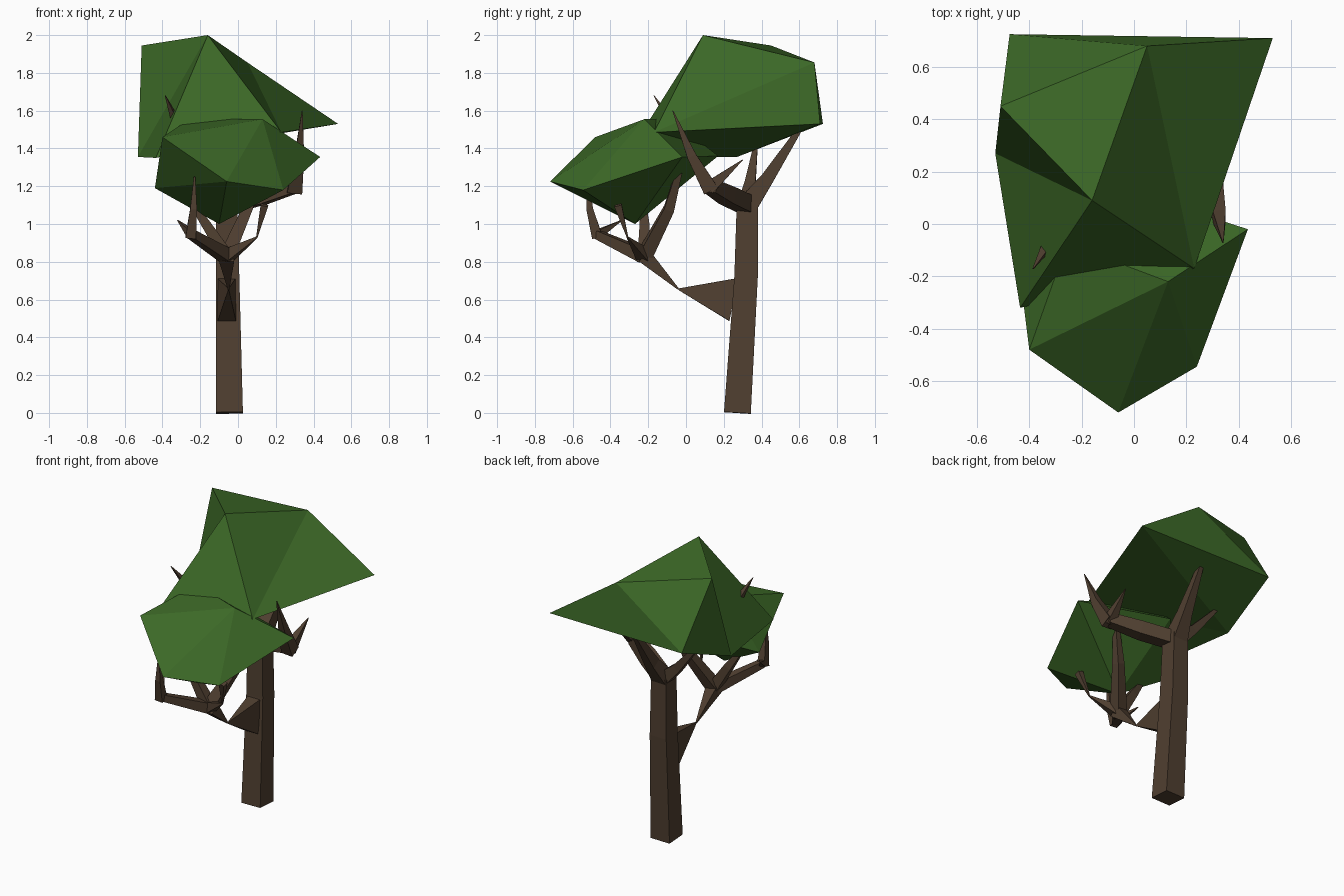
import bpy
import bmesh
from mathutils import Vector

cube = bpy.data.objects.get("Cube")
if cube:
    bpy.data.objects.remove(cube, do_unlink=True)


def material(name, color):
    m = bpy.data.materials.new(name)
    m.use_nodes = True
    m.diffuse_color = (*color, 1)
    m.node_tree.nodes["Principled BSDF"].inputs["Base Color"].default_value = (*color, 1)
    return m


LEAF = material("leaf green", (0.045, 0.14, 0.02))
BARK = material("bark brown", (0.08, 0.05, 0.03))


def finish(name, bm, mat):
    bmesh.ops.recalc_face_normals(bm, faces=bm.faces[:])
    mesh = bpy.data.meshes.new(name)
    bm.to_mesh(mesh)
    bm.free()
    mesh.materials.append(mat)
    ob = bpy.data.objects.new(name, mesh)
    bpy.context.collection.objects.link(ob)


def canopy(name, corners, faces):
    """Faceted leaf mass: lettered corners joined by triangles."""
    bm = bmesh.new()
    v = {k: bm.verts.new(p) for k, p in corners.items()}
    for f in faces.split():
        bm.faces.new([v[k] for k in f])
    finish(name, bm, LEAF)


def limb(name, path, ref=(0, 1, 0), flat=1.0):
    """Four-sided tapering limb along (x, y, z, half width) points."""
    bm = bmesh.new()
    pts = [Vector(p[:3]) for p in path]
    rings = []
    for i, p in enumerate(pts):
        t = (pts[min(i + 1, len(pts) - 1)] - pts[max(i - 1, 0)]).normalized()
        side = t.cross(Vector(ref)).normalized()
        up = side.cross(t)
        r = path[i][3]
        rings.append([bm.verts.new(p + side * r * a * flat + up * r * b)
                      for a, b in ((-1, -1), (1, -1), (1, 1), (-1, 1))])
    for a, b in zip(rings, rings[1:]):
        for k in range(4):
            n = (k + 1) % 4
            bm.faces.new((a[k], a[n], b[n], b[k]))
    bm.faces.new(rings[0])
    bm.faces.new(rings[-1])
    finish(name, bm, BARK)


# Leaf masses
canopy("upper_canopy", {
    "A": (-.16, .09, 2), "B": (.05, .68, 1.855), "C": (.53, .71, 1.53),
    "D": (.23, -.17, 1.485), "E": (-.51, .45, 1.945), "F": (-.53, .27, 1.355),
    "G": (-.435, -.32, 1.35), "H": (-.475, .725, 1.53)},
    "ABE EBH ADB BDC BCH AEF AFG AGD EHF DGF DFC CFH")
canopy("lower_canopy", {
    "P": (-.06, -.72, 1.225), "Q": (-.4, -.48, 1.46), "R": (.13, -.22, 1.555),
    "S": (.435, -.02, 1.355), "T": (.24, -.545, 1.18), "U": (-.1, -.27, 1),
    "V": (-.44, -.16, 1.19), "W": (-.15, .17, 1.36), "X": (-.256, -.075, 1.555)},
    "PQR PRT TRS QXR RXW RWS XWV QXV PQV PTU PVU TSU USW UWV")

# Trunk and its upper fork
limb("trunk", [(-.045, .272, 0, .071), (-.055, .318, .72, .062), (-.06, .325, 1.12, .056)])
fork = (-.06, .325, 1.1)
limb("back_branch", [(*fork, .055), (-.045, .43, 1.24, .035), (-.03, .62, 1.53, .012)], (1, 0, 0))
limb("side_branch", [(*fork, .045), (-.18, .34, 1.21, .028), (-.36, .37, 1.42, .01)])
limb("poking_twig", [(-.34, .3, 1.42, .02), (-.33, -.08, 1.54, .02), (-.385, -.17, 1.68, .002)], (1, 0, 0))
elbow = (.3, .13, 1.2)
limb("left_branch", [(*fork, .045), (.13, .22, 1.15, .045), (*elbow, .035)], (0, 0, 1))
limb("left_front_twig", [(.3, .13, 1.18, .04), (.325, .03, 1.36, .025), (.34, -.07, 1.6, .002)], (1, 0, 0))
limb("left_back_twig", [(.3, .12, 1.19, .035), (.32, .3, 1.34, .002)], (1, 0, 0))

# Low front bough, pinched before it spreads into twigs
limb("bough_root", [(-.06, .25, .6, .115), (-.05, -.04, .655, .004)], (0, 0, 1), .42)
hub = (-.06, -.22, .83)
limb("bough", [(-.05, -.04, .655, .004), (*hub, .04)], (1, 0, 0))
right_elbow = (-.245, -.47, .945)
limb("right_twig", [(*hub, .035), (*right_elbow, .022)], (0, 0, 1))
limb("right_twig_tip", [(-.25, -.47, .93, .028), (-.235, -.51, 1.08, .018), (-.23, -.52, 1.25, .004)], (1, 0, 0))
limb("right_twig_spur", [(*right_elbow, .022), (-.32, -.34, 1.02, .002)], (0, 0, 1))
limb("left_twig", [(*hub, .035), (.1, -.31, .93, .004)], (0, 0, 1))
limb("left_twig_tip", [(.1, -.31, .93, .004), (.14, -.36, 1.1, .02)])
limb("rear_twig", [(*hub, .038), (.05, -.09, 1.08, .027), (.12, -.03, 1.3, .015)])
limb("middle_twig", [(*hub, .035), (-.17, -.22, 1, .025), (-.26, -.23, 1.13, .012)])
